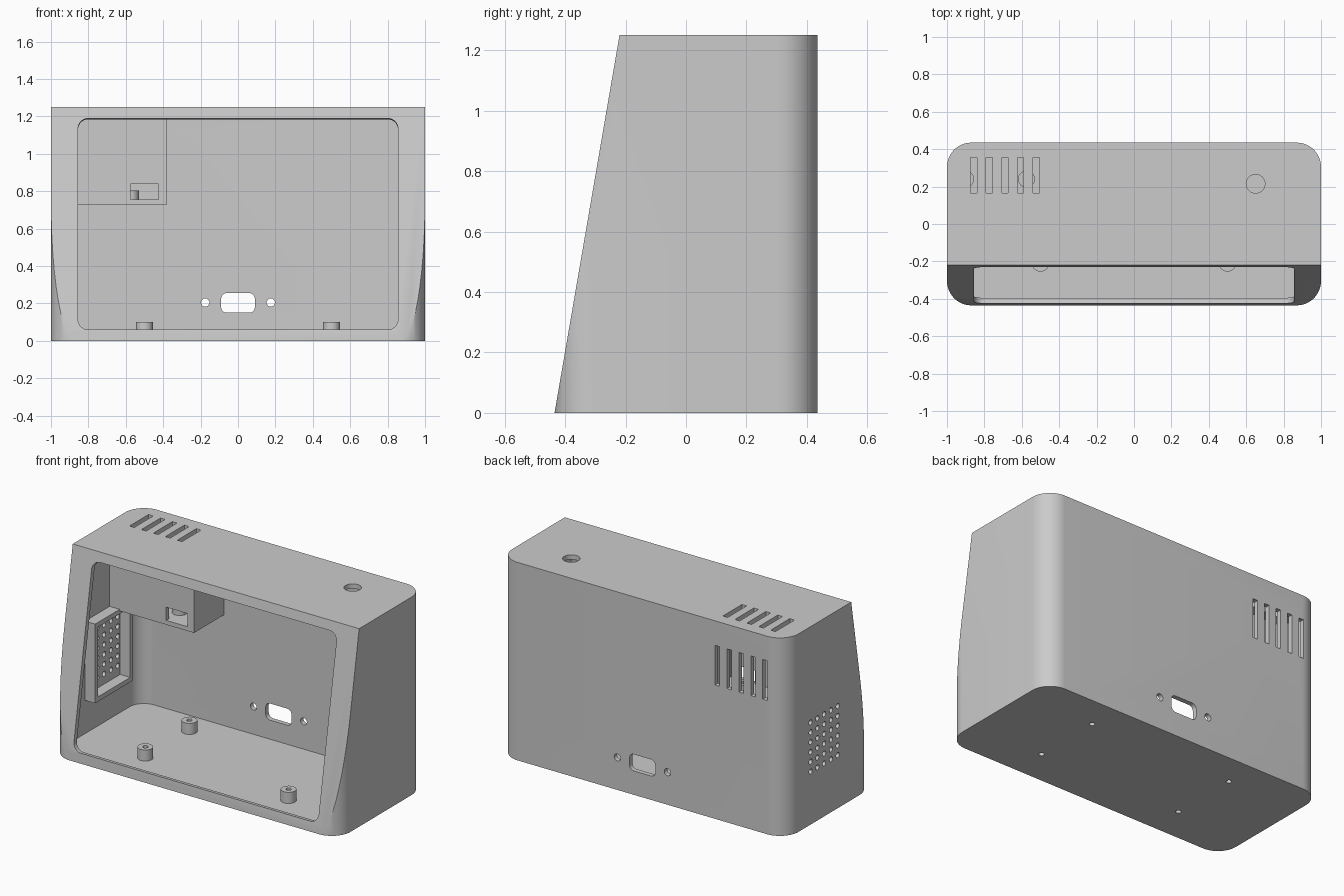
import bpy
import bmesh
import math
from mathutils import Matrix, Vector

cube = bpy.data.objects.get("Cube")
if cube:
    bpy.data.objects.remove(cube, do_unlink=True)

GREY = (0.6, 0.6, 0.6, 1.0)
plastic = bpy.data.materials.new("grey_plastic")
plastic.use_nodes = True
plastic.diffuse_color = GREY
plastic.node_tree.nodes["Principled BSDF"].inputs["Base Color"].default_value = GREY

WIDTH, DEPTH, HEIGHT = 2.0, 0.87, 1.25
WALL = 0.03
TILT = math.atan2(0.215, HEIGHT)          # lean of the front face
TURN = {
    "Z": Matrix.Identity(4),
    "Y": Matrix.Rotation(math.pi / 2, 4, "X"),
    "X": Matrix.Rotation(math.pi / 2, 4, "Y"),
    "FRONT": Matrix.Rotation(math.pi / 2 - TILT, 4, "X"),
}
OUTWARD = TURN["FRONT"] @ Vector((0, 0, 1))
FRONT_MID = Vector((0, -0.3275, HEIGHT / 2))


def outline(w, h, r, seg=12):
    """Rounded rectangle; r = 0 gives sharp corners, r = w / 2 a circle."""
    pts = []
    for quarter, (sx, sy) in enumerate(((1, 1), (-1, 1), (-1, -1), (1, -1))):
        for i in range(seg + 1):
            a = (quarter + i / seg) * math.pi / 2
            p = Vector((sx * (w / 2 - r) + r * math.cos(a),
                        sy * (h / 2 - r) + r * math.sin(a), 0))
            if all((p - q).length > 1e-5 for q in pts):
                pts.append(p)
    return pts


def prism(name, size, loc, radius=0.0, axis="Z"):
    """Rounded rectangle extruded along an axis, centred on loc."""
    w, h, d = size
    bm = bmesh.new()
    face = bm.faces.new([bm.verts.new(p) for p in outline(w, h, radius)])
    new = bmesh.ops.extrude_face_region(bm, geom=[face])["geom"]
    top = [v for v in new if isinstance(v, bmesh.types.BMVert)]
    bmesh.ops.translate(bm, verts=top, vec=(0, 0, d))
    bmesh.ops.translate(bm, verts=bm.verts, vec=(0, 0, -d / 2))
    bmesh.ops.recalc_face_normals(bm, faces=bm.faces)
    bm.transform(Matrix.Translation(loc) @ TURN[axis])
    mesh = bpy.data.meshes.new(name)
    bm.to_mesh(mesh)
    bm.free()
    mesh.materials.append(plastic)
    obj = bpy.data.objects.new(name, mesh)
    bpy.context.collection.objects.link(obj)
    return obj


def block(name, low, high):
    low, high = Vector(low), Vector(high)
    return prism(name, high - low, (low + high) / 2)


def rod(name, r, depth, loc, axis="Z"):
    return prism(name, (2 * r, 2 * r, depth), loc, r, axis)


def carve(target, cutter, operation="DIFFERENCE", keep=False):
    mod = target.modifiers.new("carve", "BOOLEAN")
    mod.operation, mod.solver, mod.object = operation, "EXACT", cutter
    bpy.context.view_layer.objects.active = target
    bpy.ops.object.modifier_apply(modifier=mod.name)
    if not keep:
        bpy.data.objects.remove(cutter, do_unlink=True)


def front_slab(inset):
    """Everything ahead of the leaning front plane, moved inward by inset."""
    return prism("slab", (3, 3, 1), FRONT_MID + OUTWARD * (0.5 - inset), 0, "FRONT")


def cavity():
    hollow = prism("cavity", (WIDTH - 2 * WALL, DEPTH - 2 * WALL, HEIGHT - 2 * WALL),
                   (0, 0, HEIGHT / 2), 0.10)
    carve(hollow, front_slab(WALL))
    return hollow


# Outer shell with leaning front and rounded screen opening
shell = prism("case_shell", (WIDTH, DEPTH, HEIGHT), (0, 0, HEIGHT / 2), 0.13)
carve(shell, front_slab(0))
carve(shell, cavity())
carve(shell, prism("opening", (1.71, 1.13 / math.cos(TILT), 0.12), FRONT_MID, 0.055, "FRONT"))

# Vent slots through the top and back
for i in range(5):
    x = -0.857 + 0.0835 * i
    carve(shell, prism("top_slot", (0.033, 0.19, 0.1), (x, 0.26, HEIGHT)))
    carve(shell, prism("back_slot", (0.033, 0.25, 0.1), (x, 0.435, 0.97), 0, "Y"))

# Button hole, rear port and its screw holes
carve(shell, rod("button_hole", 0.05, 0.1, (0.65, 0.215, HEIGHT)))
carve(shell, prism("port", (0.18, 0.105, 0.1), (0, 0.435, 0.203), 0.03, "Y"))
for x in (-0.175, 0.175):
    carve(shell, rod("screw_hole", 0.022, 0.1, (x, 0.435, 0.205), "Y"))

# Speaker grille through one side
for row in range(6):
    for col in range(5):
        spot = (-1.0 + WALL / 2, -0.085 + 0.0675 * col, 0.335 + 0.062 * row)
        carve(shell, rod("grille_hole", 0.016, 0.1, spot, "X"))

# Speaker frame inside that wall
frame = prism("speaker_frame", (0.50, 0.38, 0.08), (-0.94, 0.05, 0.49), 0, "X")
carve(frame, prism("frame_gap", (0.44, 0.32, 0.2), (-0.94, 0.05, 0.49), 0, "X"))

# Sensor housing behind the vents, fitted to the inside of the shell
housing = block("sensor_housing", (-1.1, 0.105, 0.73), (-0.38, 0.6, 1.4))
carve(housing, cavity(), "INTERSECT")
carve(housing, block("housing_gap", (-1.2, 0.135, 0.757), (-0.41, 0.7, 1.5)))
carve(housing, block("housing_window", (-0.575, 0.05, 0.757), (-0.425, 0.2, 0.84)))

parts = [shell, frame, housing]

# Floor standoffs, drilled through the base
for x in (-0.5, 0.5):
    for y in (-0.21, 0.23):
        boss = rod("floor_standoff", 0.045, 0.07, (x, y, 0.065))
        drill = rod("drill", 0.016, 0.3, (x, y, 0.05))
        carve(shell, drill, keep=True)
        carve(boss, drill)
        parts.append(boss)

# Standoffs inside the sensor housing
for x in (-0.9, -0.575):
    post = rod("sensor_standoff", 0.045, 0.05, (x, 0.24, 0.78))
    carve(post, rod("drill", 0.016, 0.2, (x, 0.24, 0.78)))
    parts.append(post)

# Smooth rounded walls, crisp edges
bpy.ops.object.select_all(action="DESELECT")
for part in parts:
    part.select_set(True)
bpy.context.view_layer.objects.active = shell
bpy.ops.object.shade_smooth_by_angle(angle=math.radians(30))
